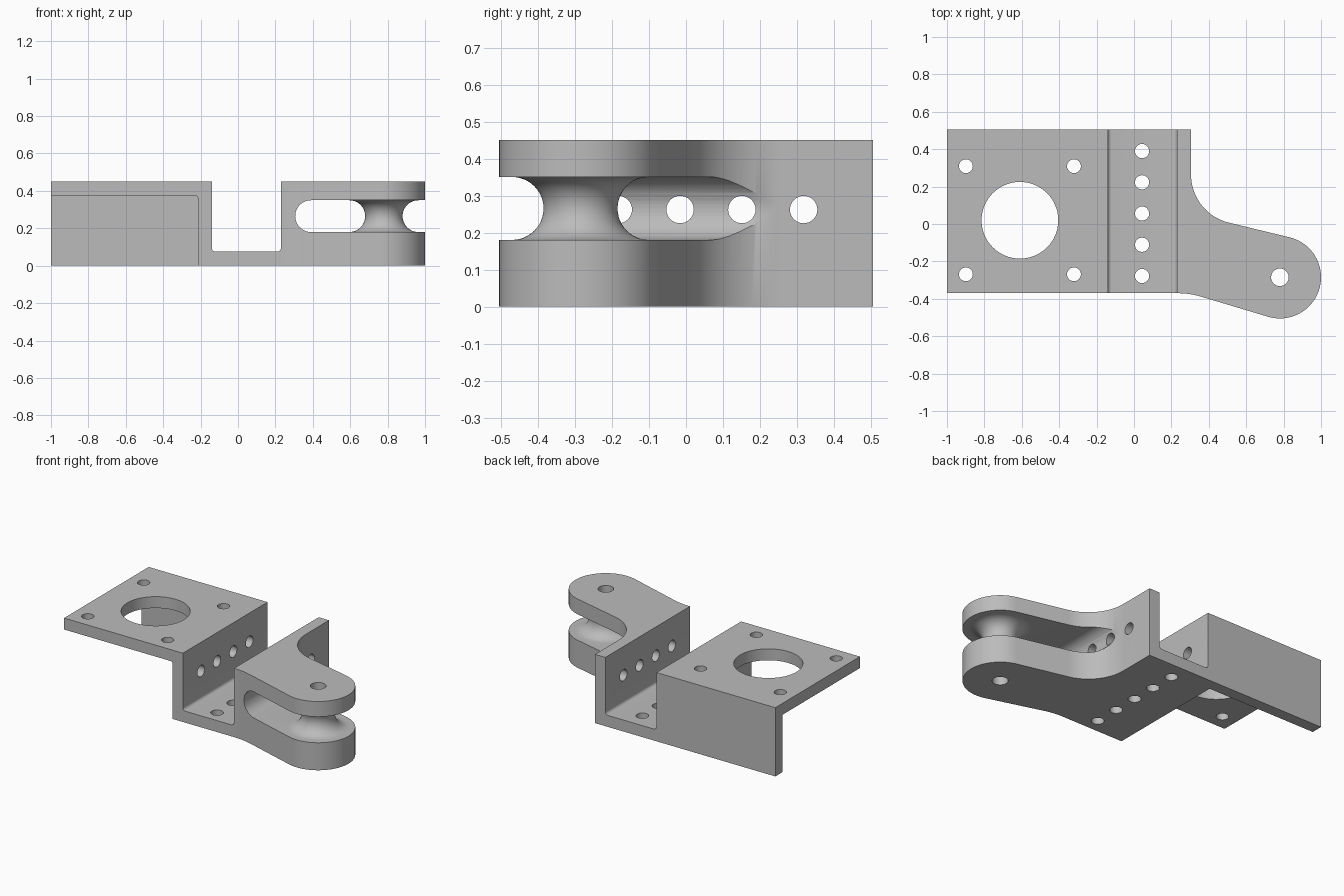
import bpy, bmesh, math
from mathutils import Matrix, Vector

if "Cube" in bpy.data.objects:
    bpy.data.objects.remove(bpy.data.objects["Cube"])


def to_object(name, bm):
    bmesh.ops.recalc_face_normals(bm, faces=bm.faces)
    mesh = bpy.data.meshes.new(name)
    bm.to_mesh(mesh)
    bm.free()
    obj = bpy.data.objects.new(name, mesh)
    bpy.context.collection.objects.link(obj)
    return obj


def rounded(corners, steps=16):
    """Turn (u, v, radius) corners into an outline with filleted corners."""
    out = []
    for i, (u, v, r) in enumerate(corners):
        p = Vector((u, v))
        if not r:
            out.append(p)
            continue
        a = (Vector(corners[i - 1][:2]) - p).normalized()
        b = (Vector(corners[(i + 1) % len(corners)][:2]) - p).normalized()
        half = a.angle(b) / 2
        centre = p + (a + b).normalized() * (r / math.sin(half))
        start = p + a * (r / math.tan(half)) - centre
        end = p + b * (r / math.tan(half)) - centre
        sweep = math.atan2(start.cross(end), start.dot(end))
        for k in range(steps + 1):
            out.append(centre + Matrix.Rotation(sweep * k / steps, 2) @ start)
    return out


def extrude(name, outline, low, high, along):
    bm = bmesh.new()
    place = (lambda p: (p.x, low, p.y)) if along == "y" else (lambda p: (p.x, p.y, low))
    face = bm.faces.new([bm.verts.new(place(p)) for p in outline])
    top = bmesh.ops.extrude_face_region(bm, geom=[face])["geom"]
    step = high - low
    offset = (0, step, 0) if along == "y" else (0, 0, step)
    bmesh.ops.translate(bm, vec=offset, verts=[g for g in top if isinstance(g, bmesh.types.BMVert)])
    return to_object(name, bm)


def combine(target, other, operation):
    mod = target.modifiers.new("combine", "BOOLEAN")
    mod.operation, mod.object, mod.solver = operation, other, "EXACT"
    bpy.context.view_layer.objects.active = target
    bpy.ops.object.modifier_apply(modifier=mod.name)
    bpy.data.objects.remove(other)


FRONT, BACK, TOP, WALL = -0.37, 0.505, 0.45, 0.075
PIN = Vector((0.78, -0.285))
SLOT_LOW, SLOT_HIGH = 0.18, 0.35
GROOVE = (SLOT_HIGH - SLOT_LOW) / 2
MID = SLOT_LOW + GROOVE

# Bent bracket: plate, inner wall, channel floor and outer wall
section = rounded([
    (-1, TOP - WALL, 0), (-0.215, TOP - WALL, 0.012), (-0.215, 0, 0), (0.3, 0, 0),
    (0.3, TOP, 0), (0.23, TOP, 0), (0.23, WALL, 0.02), (-0.14, WALL, 0.02),
    (-0.14, TOP, 0), (-1, TOP, 0)], 6)
body = extrude("mounting_bracket", section, FRONT, BACK, "y")

# Back wall under the plate
back = [Vector(p) for p in ((-1, 0), (-0.18, 0), (-0.18, 0.42), (-1, 0.42))]
combine(body, extrude("back_wall", back, BACK - WALL, BACK, "y"), "UNION")

# Arm with a rounded end
tip = []
for k in range(41):
    a = math.radians(76.6 - 183.3 * k / 40)
    tip.append((PIN.x + 0.22 * math.cos(a), PIN.y + 0.22 * math.sin(a), 0))
outline = rounded([(0.23, BACK, 0), (0.305, BACK, 0), (0.305, 0.056, 0.265)] + tip
                  + [(0.297, FRONT, 0.44), (0.23, FRONT, 0)], 24)
arm = extrude("arm", outline, 0, TOP, "z")

# Slot through the arm, round at its inner end
slot = rounded([(0.306, SLOT_LOW, GROOVE - 0.0002), (1.3, SLOT_LOW, 0),
                (1.3, SLOT_HIGH, 0), (0.306, SLOT_HIGH, GROOVE - 0.0002)], 12)
combine(arm, extrude("slot_cutter", slot, -0.8, 0.8, "y"), "DIFFERENCE")

# Waisted spool joining the two lugs
rim = 0.1 + GROOVE
profile = [(0, 0.1), (rim, 0.1)]
for k in range(25):
    a = math.pi * k / 24
    profile.append((rim - GROOVE * math.sin(a), MID - GROOVE * math.cos(a)))
profile += [(rim, 0.4), (0, 0.4)]
bm = bmesh.new()
verts = [bm.verts.new((PIN.x + r, PIN.y, z)) for r, z in profile]
edges = [bm.edges.new(pair) for pair in zip(verts, verts[1:])]
bmesh.ops.spin(bm, geom=verts + edges, cent=(PIN.x, PIN.y, 0), axis=(0, 0, 1),
               angle=math.tau, steps=64, use_duplicate=False)
bmesh.ops.remove_doubles(bm, verts=bm.verts, dist=0.0001)
combine(arm, to_object("spool", bm), "UNION")
combine(body, arm, "UNION")

# All drilled holes
bm = bmesh.new()


def drill(centre, radius, depth, along_x=False, sides=32):
    turn = Matrix.Rotation(math.pi / 2, 4, "Y") if along_x else Matrix()
    bmesh.ops.create_cone(bm, cap_ends=True, segments=sides, radius1=radius, radius2=radius,
                          depth=depth, matrix=Matrix.Translation(centre) @ turn)


drill((-0.61, 0.02, 0.4), 0.205, 0.3, sides=64)
drill((PIN.x, PIN.y, 0.2), 0.047, 1)
for sx in (-1, 1):
    for sy in (-1, 1):
        drill((-0.61 + sx * 0.289, 0.02 + sy * 0.289, 0.4), 0.037, 0.3)
for i in range(5):
    drill((0.043, 0.39 - i * 0.167, 0), 0.038, 0.3)
for i in range(4):
    drill((0.05, 0.318 - i * 0.167, MID - 0.003), 0.037, 0.7, along_x=True)
combine(body, to_object("hole_cutters", bm), "DIFFERENCE")

# Plain grey finish with crisp edges
grey = bpy.data.materials.new("grey")
grey.use_nodes = True
colour = (0.5, 0.5, 0.5, 1)
grey.diffuse_color = colour
grey.node_tree.nodes["Principled BSDF"].inputs["Base Color"].default_value = colour
body.data.materials.clear()
body.data.materials.append(grey)
for face in body.data.polygons:
    face.material_index = 0
bpy.ops.object.select_all(action="DESELECT")
body.select_set(True)
bpy.context.view_layer.objects.active = body
bpy.ops.object.shade_smooth_by_angle(angle=math.radians(30))
